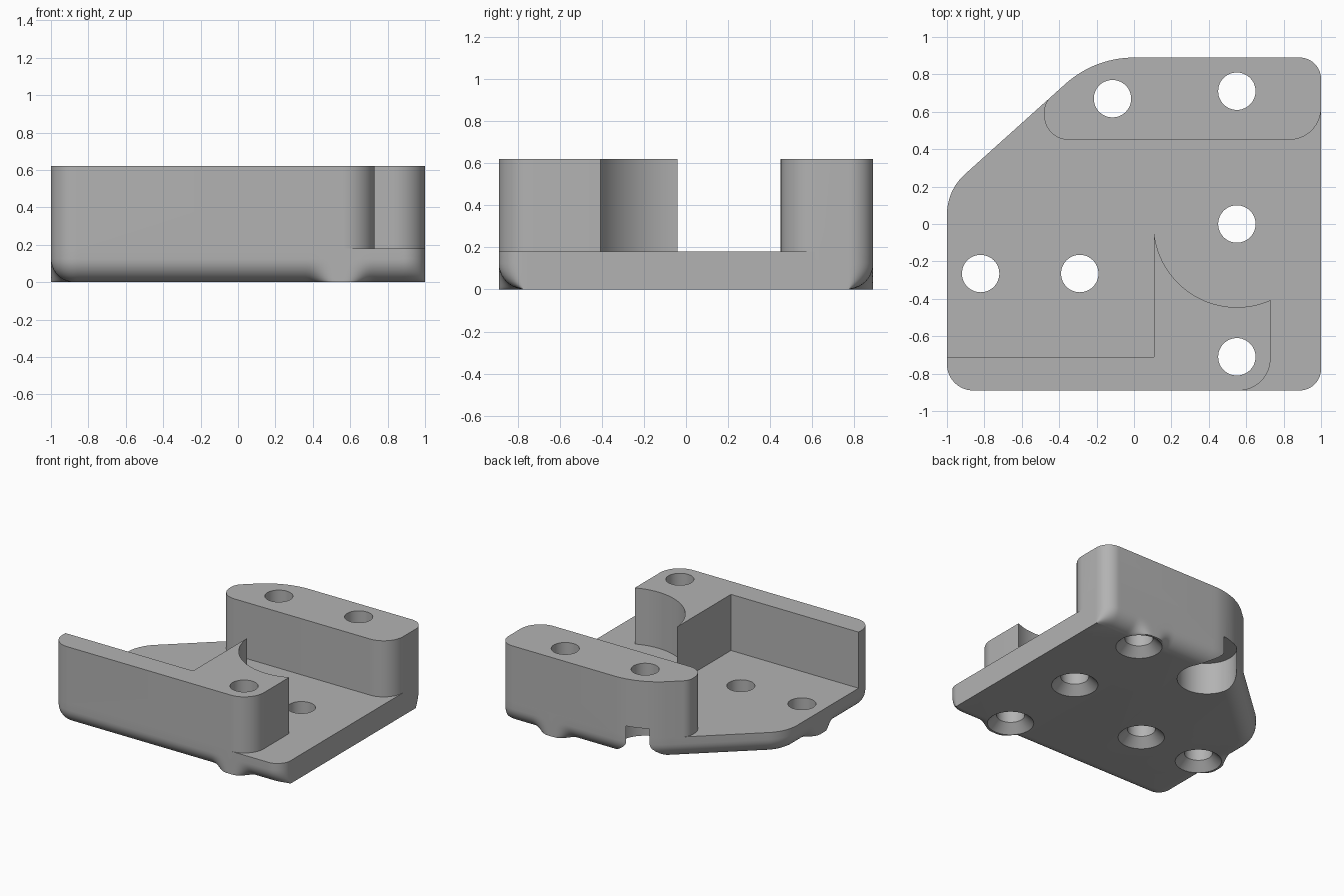
import bpy, bmesh, math
from mathutils import Vector

cube = bpy.data.objects.get("Cube")
if cube:
    bpy.data.objects.remove(cube, do_unlink=True)

PLATE_TOP, BLOCK_TOP = 0.18, 0.62
FILLET = 0.125
SCREWS = [(0.55, 0.71), (0.55, 0), (0.55, -0.71), (-0.29, -0.265), (-0.82, -0.265)]
NUT = (-0.115, 0.67)

grey = bpy.data.materials.new("plain grey")
grey.use_nodes = True
grey.diffuse_color = (0.45, 0.45, 0.45, 1)
grey.node_tree.nodes["Principled BSDF"].inputs["Base Color"].default_value = (0.45, 0.45, 0.45, 1)


def rounded(corners, steps=14):
    """Counter-clockwise outline from (x, y, radius) corners, as (point, outward normal)."""
    out = []
    for i, (x, y, r) in enumerate(corners):
        p = Vector((x, y))
        a = (Vector(corners[i - 1][:2]) - p).normalized()
        b = (Vector(corners[(i + 1) % len(corners)][:2]) - p).normalized()
        if r == 0:
            out.append((p, -(a + b).normalized()))
            continue
        half = a.angle(b) / 2
        centre = p + (a + b).normalized() * (r / math.sin(half))
        start = math.atan2(-a.x, a.y)
        start = math.atan2(*reversed((p + a * (r / math.tan(half)) - centre)))
        sweep = math.pi - 2 * half
        for k in range(steps + 1):
            t = start + sweep * k / steps
            n = Vector((math.cos(t), math.sin(t)))
            out.append((centre + n * r, n))
    return out


def resample(outline, step=0.02):
    """Split the long straight runs so the fillet can swell around the screws."""
    out = []
    for i, (p, n) in enumerate(outline):
        q, m = outline[(i + 1) % len(outline)]
        count = max(1, round((q - p).length / step))
        for k in range(count):
            t = k / count
            out.append((p.lerp(q, t), n.lerp(m, t).normalized()))
    return out


def loft(name, rings):
    """Solid through stacked rings of 3D points."""
    bm = bmesh.new()
    loops = [[bm.verts.new(p) for p in ring] for ring in rings]
    for low, high in zip(loops, loops[1:]):
        for i in range(len(low)):
            j = (i + 1) % len(low)
            bm.faces.new((low[i], low[j], high[j], high[i]))
    bm.faces.new(loops[0][::-1])
    bm.faces.new(loops[-1])
    mesh = bpy.data.meshes.new(name)
    bm.to_mesh(mesh)
    bm.free()
    mesh.materials.append(grey)
    ob = bpy.data.objects.new(name, mesh)
    bpy.context.collection.objects.link(ob)
    return ob


def prism(name, points, z0, z1):
    return loft(name, [[(p.x, p.y, z) for p in points] for z in (z0, z1)])


def turned(name, centre, profile, sides=48):
    """Round cutter from (radius, height) pairs."""
    angles = [2 * math.pi * k / sides for k in range(sides)]
    return loft(name, [[(centre[0] + r * math.cos(a), centre[1] + r * math.sin(a), z)
                        for a in angles] for r, z in profile])


def combine(target, other, operation):
    mod = target.modifiers.new(operation.lower(), "BOOLEAN")
    mod.operation, mod.solver, mod.object = operation, "EXACT", other
    bpy.context.view_layer.objects.active = target
    bpy.ops.object.modifier_apply(modifier=mod.name)
    bpy.data.objects.remove(other, do_unlink=True)


# Base plate: bottom edge rounded except on the +x end, swelling around screws
plate_outline = resample(rounded([(-1, -0.89, 0.14), (1, -0.89, 0.115), (1, 0.89, 0.115),
                                  (-0.21, 0.89, 0.55), (-1, 0.18, 0.29)]))


def inset(p, n, d):
    near = min((p - Vector(s)).length for s in SCREWS)
    t = min(1, max(0, (near - 0.18) / 0.07))
    d *= t * t * (3 - 2 * t)
    return p - Vector((min(n.x, 0), n.y)) * min(d, 0.11 if n.x > 0 else d)


rings = []
for k in range(11):
    a = math.pi / 2 * k / 10
    d, z = FILLET * (1 - math.sin(a)), FILLET * (1 - math.cos(a))
    rings.append([(*inset(p, n, d), z) for p, n in plate_outline])
rings.append([(p.x, p.y, PLATE_TOP) for p, n in plate_outline])
body = loft("bracket_body", rings)

# Back block following the plate edge
slope = (0.89 - 0.18) / 0.79
back = rounded([(1, 0.45, 0.17), (1, 0.89, 0.115), (-0.21, 0.89, 0.55),
                (-0.48, 0.18 + 0.52 * slope, 0.1), (-0.48, 0.45, 0.13)])
back_block = prism("back_block", [p for p, n in back], PLATE_TOP, BLOCK_TOP)

# Front wall with a corner block scooped out by a round clearance
front = [p for p, n in rounded([(-1, -0.89, 0.14), (0.73, -0.89, 0.17), (0.73, -0.6, 0),
                                (-1, -0.71, 0)])][:-2]
for k in range(33):
    a = math.radians(-66.2 - (174.8 - 66.2) * k / 32)
    front.append(Vector((0.55 + 0.445 * math.cos(a), 0.445 * math.sin(a))))
front += [Vector((front[-1].x, -0.71)), Vector((-1, -0.71))]
front_block = prism("front_block", front, PLATE_TOP, BLOCK_TOP)

for block in (back_block, front_block):
    combine(body, block, "UNION")

# Countersunk screw holes, and a deep nut pocket that breaks through the back wall
for s in SCREWS:
    combine(body, turned("screw_cutter", s, [(0.175, -0.01), (0.1, 0.065), (0.1, 0.8)]), "DIFFERENCE")
combine(body, turned("nut_cutter", NUT, [(0.212, -0.1), (0.212, 0.25), (0.1, 0.25), (0.1, 0.8)]),
        "DIFFERENCE")

bpy.ops.object.select_all(action="DESELECT")
body.select_set(True)
bpy.context.view_layer.objects.active = body
bpy.ops.object.shade_smooth_by_angle(angle=math.radians(30))
